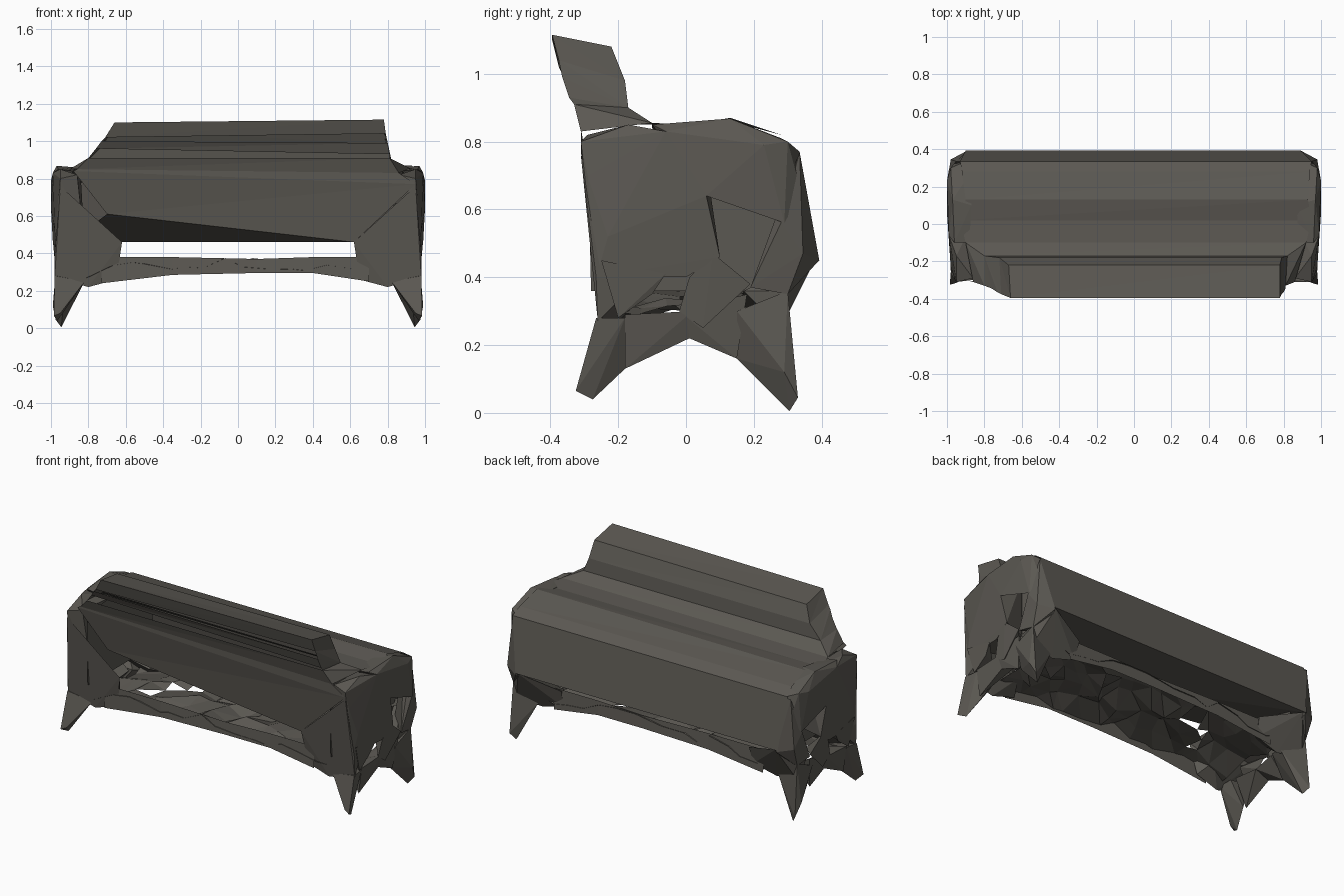
import bpy, bmesh, random

random.seed(4)
mat = bpy.data.materials.new("dark warm grey")
mat.diffuse_color = (0.105, 0.098, 0.085, 1)


def finish(name, bm):
    bmesh.ops.recalc_face_normals(bm, faces=bm.faces[:])
    me = bpy.data.meshes.new(name)
    bm.to_mesh(me)
    bm.free()
    me.materials.append(mat)
    ob = bpy.data.objects.new(name, me)
    bpy.context.collection.objects.link(ob)
    return ob


def hull(name, pts):
    """Faceted lump around the points, one at each end of the model."""
    for side, s in (("right", 1), ("left", -1)):
        bm = bmesh.new()
        vs = [bm.verts.new((s * x, y, z)) for x, y, z in pts]
        res = bmesh.ops.convex_hull(bm, input=vs)
        junk = {g for g in res["geom_interior"] + res["geom_unused"]
                if isinstance(g, bmesh.types.BMVert)}
        bmesh.ops.delete(bm, geom=list(junk), context='VERTS')
        finish(side + "_" + name, bm)


# long shell: rows of (y, z left, z right, x left, x right)
rows = [
    (-0.27, 0.61, 0.46, -0.70, 0.62),
    (-0.31, 0.84, 0.77, -0.88, 0.95),
    (-0.31, 0.85, 0.83, -0.86, 0.86),
    (-0.33, 0.91, 0.91, -0.80, 0.81),
    (-0.345, 0.96, 0.93, -0.76, 0.81),
    (-0.365, 1.00, 0.99, -0.73, 0.80),
    (-0.375, 1.02, 1.04, -0.71, 0.79),
    (-0.395, 1.10, 1.115, -0.66, 0.78),
    (-0.22, 1.07, 1.08, -0.67, 0.78),
    (-0.18, 0.98, 0.98, -0.72, 0.79),
    (-0.17, 0.90, 0.90, -0.80, 0.82),
    (-0.10, 0.85, 0.855, -0.90, 0.92),
    (0.02, 0.845, 0.85, -0.93, 0.95),
    (0.13, 0.86, 0.87, -0.90, 0.93),
    (0.28, 0.82, 0.82, -0.92, 0.94),
    (0.335, 0.78, 0.78, -0.93, 0.95),
    (0.393, 0.46, 0.46, -0.90, 0.89),
]
slots = {3, 5}
bm = bmesh.new()
L = [bm.verts.new((r[3], r[0], r[1])) for r in rows]
R = [bm.verts.new((r[4], r[0], r[2])) for r in rows]
n = len(rows)
for i in range(n):
    if i not in slots:
        k = (i + 1) % n          # the last strip closes the sloping underside
        bm.faces.new((L[i], R[i], R[k]))
        bm.faces.new((L[i], R[k], L[k]))
# closed ends of the raised rest
for side in (L, R):
    for f in ((2, 3, 11), (3, 10, 11), (3, 4, 10), (4, 5, 10), (5, 6, 10),
              (6, 9, 10), (6, 7, 9), (7, 8, 9)):
        bm.faces.new([side[i] for i in f])
finish("long_shell", bm)

# inner end walls
for s in (-1, 1):
    bm = bmesh.new()
    wall = [(-0.28, 0.36), (0.29, 0.36), (0.36, 0.5), (0.31, 0.77), (0.1, 0.83), (-0.29, 0.8)]
    bm.faces.new([bm.verts.new((s * 0.83, y, z)) for y, z in wall])
    finish("inner_wall", bm)

# arm ends
hull("arm_front", [
    (0.95, -0.31, 0.80), (0.96, -0.29, 0.70), (0.98, -0.23, 0.52), (0.97, -0.265, 0.40),
    (0.98, 0.0, 0.40), (0.99, 0.10, 0.46), (1.0, 0.06, 0.64), (0.99, -0.06, 0.83),
    (0.95, -0.17, 0.85), (0.86, -0.29, 0.82), (0.84, 0.05, 0.80), (0.82, -0.26, 0.45),
    (0.84, 0.05, 0.45)])
hull("arm_top", [
    (0.99, -0.06, 0.83), (1.0, 0.06, 0.64), (0.99, 0.29, 0.56), (1.0, 0.23, 0.79),
    (0.98, 0.30, 0.80), (0.97, 0.13, 0.868), (0.96, -0.1, 0.85), (0.87, 0.28, 0.81),
    (0.87, 0.1, 0.86), (0.90, 0.335, 0.77), (0.88, -0.1, 0.84), (0.95, 0.34, 0.65)])
hull("back_corner", [
    (0.89, 0.393, 0.45), (0.98, 0.345, 0.47), (0.95, 0.335, 0.77), (0.90, 0.335, 0.77),
    (0.99, 0.28, 0.56), (0.98, 0.19, 0.37), (0.97, 0.30, 0.35), (0.86, 0.29, 0.36)])

# corner braces
hull("front_brace", [
    (0.62, -0.27, 0.46), (0.95, -0.31, 0.76), (0.98, -0.265, 0.40), (0.98, -0.26, 0.27),
    (0.80, -0.25, 0.22), (0.65, -0.24, 0.26), (0.95, -0.15, 0.38), (0.70, -0.15, 0.32)])
hull("back_brace", [
    (0.64, 0.30, 0.38), (0.65, 0.27, 0.27), (0.88, 0.385, 0.46), (0.97, 0.30, 0.36),
    (0.96, 0.28, 0.25), (0.80, 0.26, 0.23), (0.95, 0.17, 0.36), (0.72, 0.16, 0.32)])

# legs
hull("front_leg", [
    (0.985, -0.325, 0.065), (0.965, -0.275, 0.04), (0.95, -0.315, 0.08), (0.98, -0.265, 0.28),
    (0.97, -0.18, 0.28), (0.93, -0.18, 0.13), (0.82, -0.25, 0.25), (0.84, -0.18, 0.27)])
hull("back_leg", [
    (0.975, 0.33, 0.045), (0.945, 0.305, 0.005), (0.99, 0.29, 0.12), (0.97, 0.30, 0.36),
    (0.97, 0.15, 0.30), (0.93, 0.15, 0.16), (0.82, 0.27, 0.25), (0.84, 0.17, 0.28)])

# end rails: crossing arch between the legs
hull("end_rail_front", [
    (0.95, -0.18, 0.13), (0.97, -0.18, 0.29), (0.95, 0.01, 0.22), (0.97, 0.02, 0.30),
    (0.85, -0.15, 0.27), (0.86, 0.01, 0.26)])
hull("end_rail_back", [
    (0.95, 0.15, 0.16), (0.97, 0.18, 0.35), (0.95, 0.01, 0.22), (0.97, -0.02, 0.30),
    (0.85, 0.15, 0.28), (0.86, 0.01, 0.26)])
hull("end_strut_front", [
    (0.97, -0.20, 0.28), (0.98, -0.25, 0.45), (0.98, -0.06, 0.41), (0.97, -0.10, 0.35),
    (0.88, -0.15, 0.35)])
hull("end_strut_back", [
    (0.97, -0.02, 0.30), (0.97, 0.05, 0.25), (0.98, 0.19, 0.38), (0.99, 0.08, 0.47),
    (0.98, 0.01, 0.40), (0.88, 0.08, 0.36)])

# crumpled underside lattice with small holes
NX, NY = 15, 5
bm = bmesh.new()
grid = []
for i in range(NX + 1):
    u = i / NX * 2 - 1
    col = []
    for j in range(NY + 1):
        edge = j in (0, NY)
        x = 0.8 * u + random.uniform(-0.03, 0.03)
        y = -0.26 + 0.55 * j / NY + (0 if edge else random.uniform(-0.03, 0.03))
        z = random.uniform(0.31, 0.375) - 0.05 * u ** 4
        col.append(bm.verts.new((x, y, z)))
    grid.append(col)
for i in range(NX):
    for j in range(NY):
        a, b, c, d = grid[i][j], grid[i + 1][j], grid[i + 1][j + 1], grid[i][j + 1]
        for tri in ((a, b, c), (a, c, d)):
            if j in (0, NY - 1) or random.random() > 0.1:
                bm.faces.new(tri)
finish("underside_lattice", bm)

# low front and back rails under the gap
for name, y in (("front_rail", -0.26), ("back_rail", 0.29)):
    bm = bmesh.new()
    low = [(-0.73, 0.24), (-0.35, 0.285), (0.1, 0.295), (0.4, 0.295), (0.7, 0.25)]
    pts = [(bm.verts.new((x, y, z)), bm.verts.new((x, y * 0.97, 0.38 if abs(x) > 0.3 else 0.37)))
           for x, z in low]
    for p, q in zip(pts, pts[1:]):
        bm.faces.new((p[0], q[0], q[1], p[1]))
    finish(name, bm)
